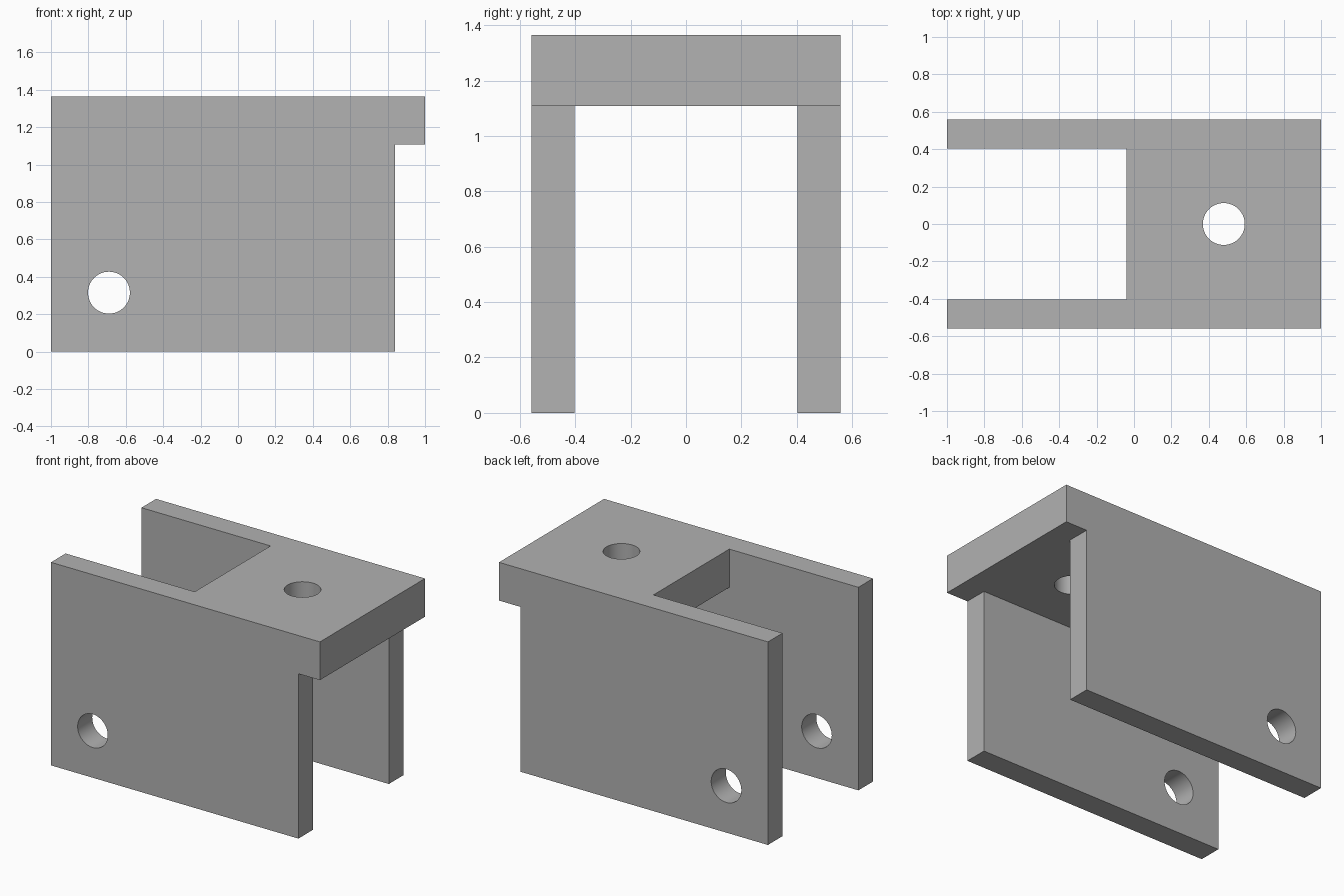
import bpy
import bmesh
from math import pi
from mathutils import Matrix

cube = bpy.data.objects.get("Cube")
if cube:
    bpy.data.objects.remove(cube, do_unlink=True)

HALF_WIDTH, HALF_GAP = 0.558, 0.403   # outer and inner y
HEIGHT, PLATE_BOTTOM = 1.365, 1.108
WALL_END, PLATE_START = 0.84, -0.04
HOLE_RADIUS = 0.112

grey = bpy.data.materials.new("plain_grey")
grey.use_nodes = True
colour = (0.445, 0.445, 0.445, 1)
grey.diffuse_color = colour
grey.node_tree.nodes["Principled BSDF"].inputs["Base Color"].default_value = colour


def make_object(name, bm):
    bmesh.ops.recalc_face_normals(bm, faces=bm.faces)
    mesh = bpy.data.meshes.new(name)
    bm.to_mesh(mesh)
    bm.free()
    mesh.materials.append(grey)
    obj = bpy.data.objects.new(name, mesh)
    bpy.context.collection.objects.link(obj)
    return obj


def side_profile(name, points, half_depth):
    """Extrude an x-z outline symmetrically along y."""
    bm = bmesh.new()
    face = bm.faces.new([bm.verts.new((x, -half_depth, z)) for x, z in points])
    result = bmesh.ops.extrude_face_region(bm, geom=[face])
    verts = [v for v in result["geom"] if isinstance(v, bmesh.types.BMVert)]
    bmesh.ops.translate(bm, verts=verts, vec=(0, 2 * half_depth, 0))
    return make_object(name, bm)


def drill(name, location, rotation):
    bm = bmesh.new()
    bmesh.ops.create_cone(bm, cap_ends=True, segments=64, radius1=HOLE_RADIUS,
                          radius2=HOLE_RADIUS, depth=1.6,
                          matrix=Matrix.Translation(location) @ rotation)
    return make_object(name, bm)


# Bracket body: two side walls joined by an overhanging top plate
bracket = side_profile("bracket", [
    (-1, 0), (WALL_END, 0), (WALL_END, PLATE_BOTTOM),
    (1, PLATE_BOTTOM), (1, HEIGHT), (-1, HEIGHT)], HALF_WIDTH)

# Channel between the walls, open at the top over the rear part
channel = side_profile("channel_cutter", [
    (-1.2, -0.2), (1.2, -0.2), (1.2, PLATE_BOTTOM),
    (PLATE_START, PLATE_BOTTOM), (PLATE_START, 1.6), (-1.2, 1.6)], HALF_GAP)

# Cross-pin hole through both walls, and bolt hole through the plate
pin_hole = drill("pin_hole_cutter", (-0.69, 0, 0.315), Matrix.Rotation(pi / 2, 4, "X"))
bolt_hole = drill("bolt_hole_cutter", (0.48, 0, HEIGHT), Matrix.Identity(4))

cutters = [channel, pin_hole, bolt_hole]
for cutter in cutters:
    cutter.hide_render = True
    cut = bracket.modifiers.new(cutter.name, "BOOLEAN")
    cut.operation = "DIFFERENCE"
    cut.solver = "EXACT"
    cut.object = cutter

# Apply the cuts, then discard the cutters
bpy.ops.object.select_all(action="DESELECT")
bracket.select_set(True)
bpy.context.view_layer.objects.active = bracket
for name in [m.name for m in bracket.modifiers]:
    bpy.ops.object.modifier_apply(modifier=name)
for cutter in cutters:
    bpy.data.objects.remove(cutter, do_unlink=True)
bpy.ops.object.shade_smooth_by_angle(angle=pi / 6)
